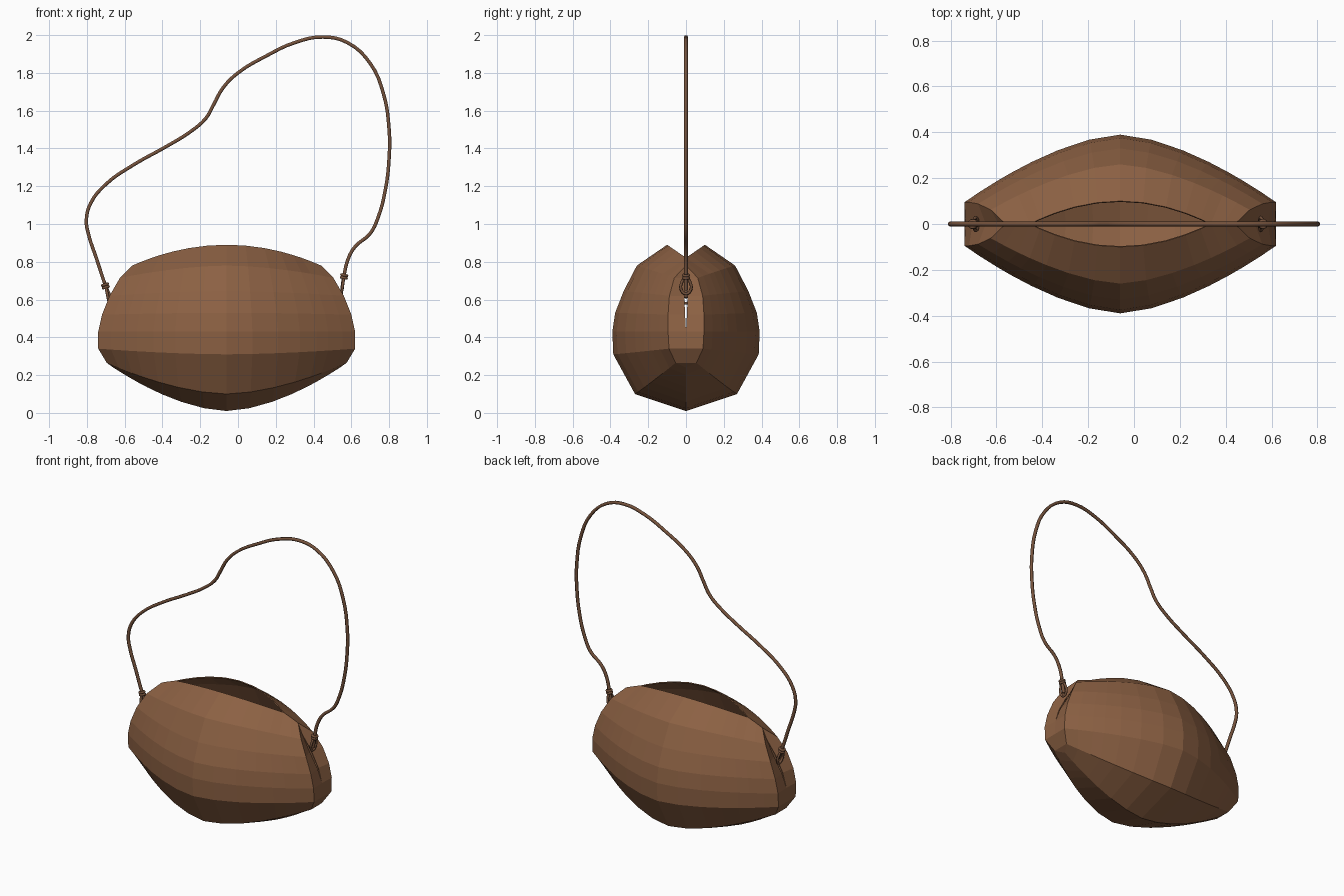
import bpy, bmesh, math
from mathutils import Vector

if "Cube" in bpy.data.objects:
    bpy.data.objects.remove(bpy.data.objects["Cube"])


def material(name, rgb):
    m = bpy.data.materials.new(name)
    m.diffuse_color = (*rgb, 1)
    m.use_nodes = True
    m.node_tree.nodes["Principled BSDF"].inputs["Base Color"].default_value = m.diffuse_color
    return m


leather = material("brown leather", (0.26, 0.118, 0.056))
cord = material("dark brown cord", (0.18, 0.085, 0.045))
CX = -0.06   # middle of the bag along x

# Bag rows from bottom seam to rim: middle (y, z), end (x, y, z)
rows = [((0.00, 0.01), (0.60, 0.000, 0.24)),
        ((0.27, 0.10), (0.635, 0.055, 0.265)),
        ((0.385, 0.31), (0.68, 0.090, 0.34)),
        ((0.39, 0.43), (0.68, 0.095, 0.43)),
        ((0.375, 0.53), (0.66, 0.095, 0.52)),
        ((0.33, 0.645), (0.62, 0.088, 0.62)),
        ((0.26, 0.78), (0.565, 0.062, 0.715)),
        ((0.10, 0.89), (0.50, 0.000, 0.78))]
# Gusset centre line for rows 1..6: (x, half slit width)
centre = [(0.635, 0), (0.68, 0), (0.675, 0), (0.645, 0.005), (0.59, 0.009), (0.53, 0)]
steps = [0, 0.2, 0.4, 0.57, 0.7, 0.79, 0.9, 1]


def row_point(r, t):
    (y0, z0), (x1, y1, z1) = rows[r]
    z = z0 + (z1 - z0) * t ** (2 if r == 7 else 1.7)
    y = y0 + (y1 - y0) * t ** 1.6
    if r == 7:                      # mouth pinches shut before the ends
        y = max(0, 0.1 * (1 - (t / 0.79) ** 2))
    return Vector((x1 * t, y, z))


# Bag: one quarter, repeated with mirrored signs
bm = bmesh.new()
for sx in (-1, 1):
    for sy in (-1, 1):
        def face(pts):
            pts = [p for i, p in enumerate(pts) if (p - pts[i - 1]).length > 1e-5]
            if sx * sy > 0:
                pts = pts[::-1]
            if len(pts) > 2:
                bm.faces.new([bm.verts.new((CX + sx * p.x, sy * p.y, p.z)) for p in pts])

        for r in range(7):
            for a, b in zip(steps, steps[1:]):
                face([row_point(r, a), row_point(r + 1, a),
                      row_point(r + 1, b), row_point(r, b)])
        # end gusset with its slit
        edge = [row_point(r, 1) for r in range(8)]
        mid = [edge[0]] + [Vector((x, w, edge[i + 1].z))
                           for i, (x, w) in enumerate(centre)] + [edge[7]]
        for r in range(7):
            face([edge[r], edge[r + 1], mid[r + 1], mid[r]])
bmesh.ops.remove_doubles(bm, verts=bm.verts, dist=0.0008)
bmesh.ops.recalc_face_normals(bm, faces=bm.faces)
if sum(f.normal.dot(f.calc_center_median() - Vector((CX, 0, 0.45))) for f in bm.faces) < 0:
    bmesh.ops.reverse_faces(bm, faces=bm.faces)
mesh = bpy.data.meshes.new("bag_body")
bm.to_mesh(mesh)
bm.free()
mesh.materials.append(leather)
bag = bpy.data.objects.new("bag_body", mesh)
bpy.context.collection.objects.link(bag)
wall = bag.modifiers.new("wall", 'SOLIDIFY')
wall.thickness = 0.006
wall.offset = -1


def tube(name, pts, radius, cyclic=False):
    cu = bpy.data.curves.new(name, 'CURVE')
    cu.dimensions = '3D'
    cu.bevel_depth = radius
    cu.bevel_resolution = 1
    cu.resolution_u = 4
    cu.use_fill_caps = True
    sp = cu.splines.new('BEZIER')
    sp.bezier_points.add(len(pts) - 1)
    for bp, p in zip(sp.bezier_points, pts):
        bp.co = p
        bp.handle_left_type = bp.handle_right_type = 'AUTO'
    sp.use_cyclic_u = cyclic
    cu.materials.append(cord)
    ob = bpy.data.objects.new(name, cu)
    bpy.context.collection.objects.link(ob)
    return ob


# Long bent carrying strap
path = [(-0.675, 0.61), (-0.70, 0.67), (-0.75, 0.82), (-0.79, 0.94), (-0.803, 1.02),
        (-0.78, 1.11), (-0.70, 1.21), (-0.55, 1.315), (-0.38, 1.41), (-0.25, 1.49),
        (-0.17, 1.56), (-0.13, 1.63), (-0.08, 1.72), (0, 1.80), (0.15, 1.89),
        (0.30, 1.96), (0.45, 1.99), (0.58, 1.96), (0.70, 1.85), (0.77, 1.69),
        (0.80, 1.50), (0.80, 1.35), (0.78, 1.18), (0.74, 1.03), (0.70, 0.95),
        (0.62, 0.88), (0.585, 0.82), (0.56, 0.72), (0.55, 0.65)]
tube("strap", [(x, 0, z) for x, z in path], 0.0105)

# Tied ends: a teardrop loop through the bag and two wraps above it
for side, kx, kz, lean in (("left", -0.70, 0.665, -0.3), ("right", 0.56, 0.715, 0.2)):
    loop = [(kx - lean * 0.7 * dz, y, kz - dz) for y, dz in
            ((0, 0), (0.024, 0.03), (0.026, 0.06), (0, 0.085), (-0.026, 0.06), (-0.024, 0.03))]
    tube(side + "_loop", loop, 0.008, True)
    for i in range(2):
        ring = []
        for k in range(8):
            a = k * math.tau / 8
            c = 0.014 * math.cos(a)
            ring.append((kx + c + lean * i * 0.014, 0.014 * math.sin(a),
                         kz + i * 0.014 - lean * c))
        tube(f"{side}_knot_wrap_{i + 1}", ring, 0.008, True)
